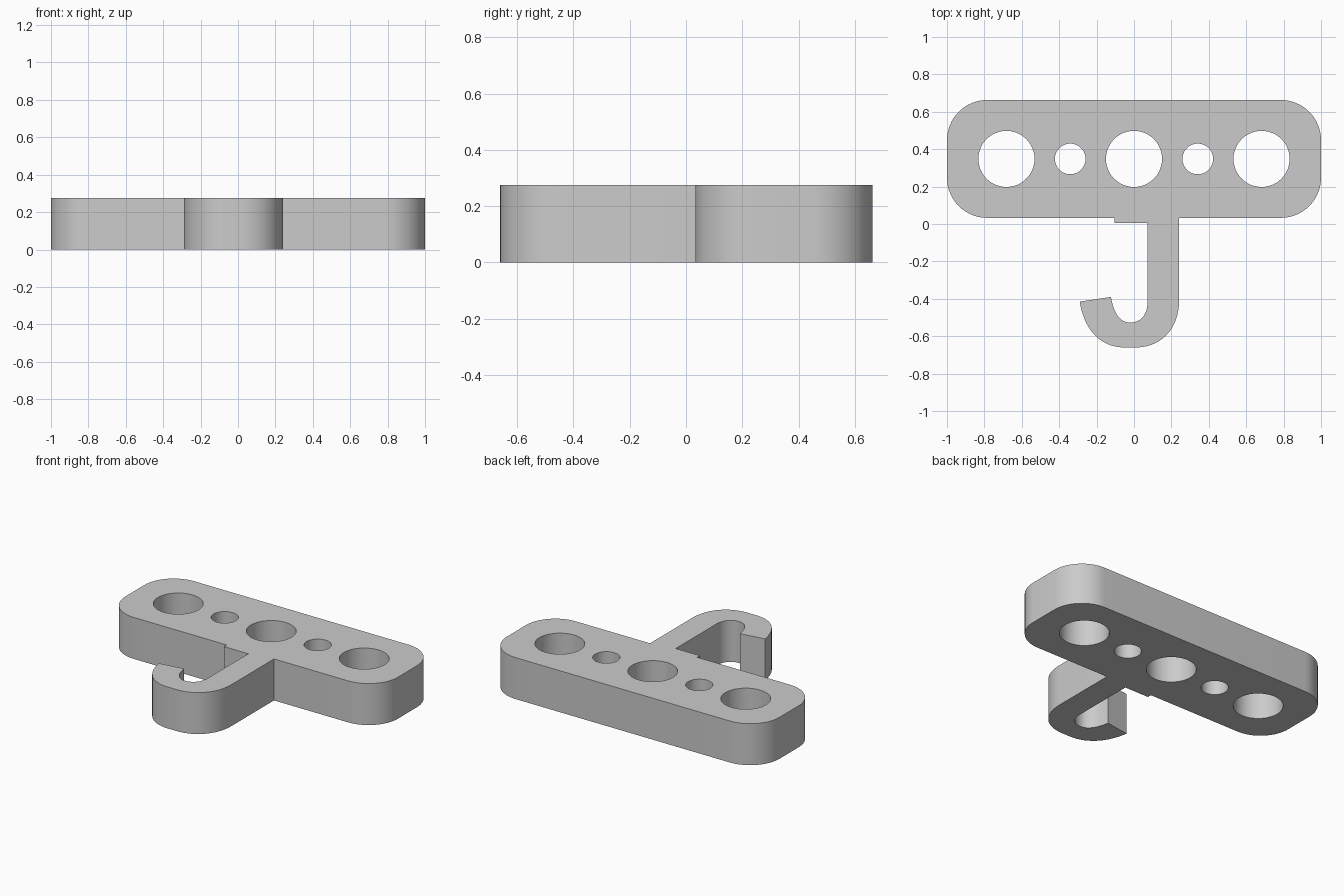
import bpy
import math
from mathutils import Vector
from mathutils.geometry import interpolate_bezier

cube = bpy.data.objects.get("Cube")
if cube:
    bpy.data.objects.remove(cube, do_unlink=True)

HEIGHT = 0.275
BACK, FRONT = 0.663, 0.033
MID = (BACK + FRONT) / 2
CORNER = 0.215


def arc(cx, cy, r, start, end, steps):
    """Points on a circular arc, angles in degrees."""
    angles = [math.radians(start + (end - start) * i / steps) for i in range(steps + 1)]
    return [Vector((cx + r * math.cos(a), cy + r * math.sin(a))) for a in angles]


def bend(a, b, c, d):
    """Points on a cubic curve."""
    return [p.to_2d() for p in interpolate_bezier(*[Vector((*q, 0)) for q in (a, b, c, d)], 16)]


# Outline runs counter-clockwise: plate corners first
outline = []
for cx, cy, start in ((1 - CORNER, FRONT + CORNER, -90), (1 - CORNER, BACK - CORNER, 0),
                      (CORNER - 1, BACK - CORNER, 90), (CORNER - 1, FRONT + CORNER, 180)):
    outline += arc(cx, cy, CORNER, start, start + 90, 16)

# Small stop tab beside the shank
outline += [Vector(p) for p in ((-0.105, FRONT), (-0.105, 0.005), (0.072, 0.005))]

# Inside of the hook, tip, then outside of the hook
outline += bend((0.072, -0.42), (0.072, -0.485), (0.035, -0.527), (-0.02, -0.527))
outline += bend((-0.02, -0.527), (-0.075, -0.527), (-0.11, -0.475), (-0.123, -0.39))
outline += bend((-0.29, -0.415), (-0.267, -0.565), (-0.18, -0.66), (-0.05, -0.66))
outline += bend((0.01, -0.66), (0.145, -0.66), (0.241, -0.56), (0.241, -0.41))
outline.append(Vector((0.241, FRONT)))

# Large and small through holes
loops = [outline]
for x, r in ((-0.682, 0.15), (-0.341, 0.082), (0, 0.15), (0.341, 0.082), (0.682, 0.15)):
    loops.append(arc(x, MID, r, 0, 360, 48)[:-1])

# Filled flat profile, extruded to full thickness
curve = bpy.data.curves.new("hook_plate", "CURVE")
curve.dimensions = "2D"
curve.fill_mode = "BOTH"
curve.extrude = HEIGHT / 2
for points in loops:
    clean = [p for i, p in enumerate(points) if (p - points[i - 1]).length > 1e-4]
    spline = curve.splines.new("POLY")
    spline.points.add(len(clean) - 1)
    for target, p in zip(spline.points, clean):
        target.co = (p.x, p.y, 0, 1)
    spline.use_cyclic_u = True

plate = bpy.data.objects.new("hook_plate", curve)
plate.location.z = HEIGHT / 2
bpy.context.collection.objects.link(plate)
bpy.ops.object.select_all(action="DESELECT")
plate.select_set(True)
bpy.context.view_layer.objects.active = plate
bpy.ops.object.convert(target="MESH")
plate = bpy.context.object

# Weld the caps to the walls and tidy the normals
bpy.ops.object.mode_set(mode="EDIT")
bpy.ops.mesh.select_all(action="SELECT")
bpy.ops.mesh.remove_doubles(threshold=0.0005)
bpy.ops.mesh.normals_make_consistent(inside=False)
bpy.ops.object.mode_set(mode="OBJECT")
bpy.ops.object.shade_smooth_by_angle(angle=math.radians(30))

# Plain grey
grey = bpy.data.materials.new("light grey")
grey.use_nodes = True
color = (0.6, 0.6, 0.6, 1)
grey.diffuse_color = color
grey.node_tree.nodes["Principled BSDF"].inputs["Base Color"].default_value = color
plate.data.materials.clear()
plate.data.materials.append(grey)
